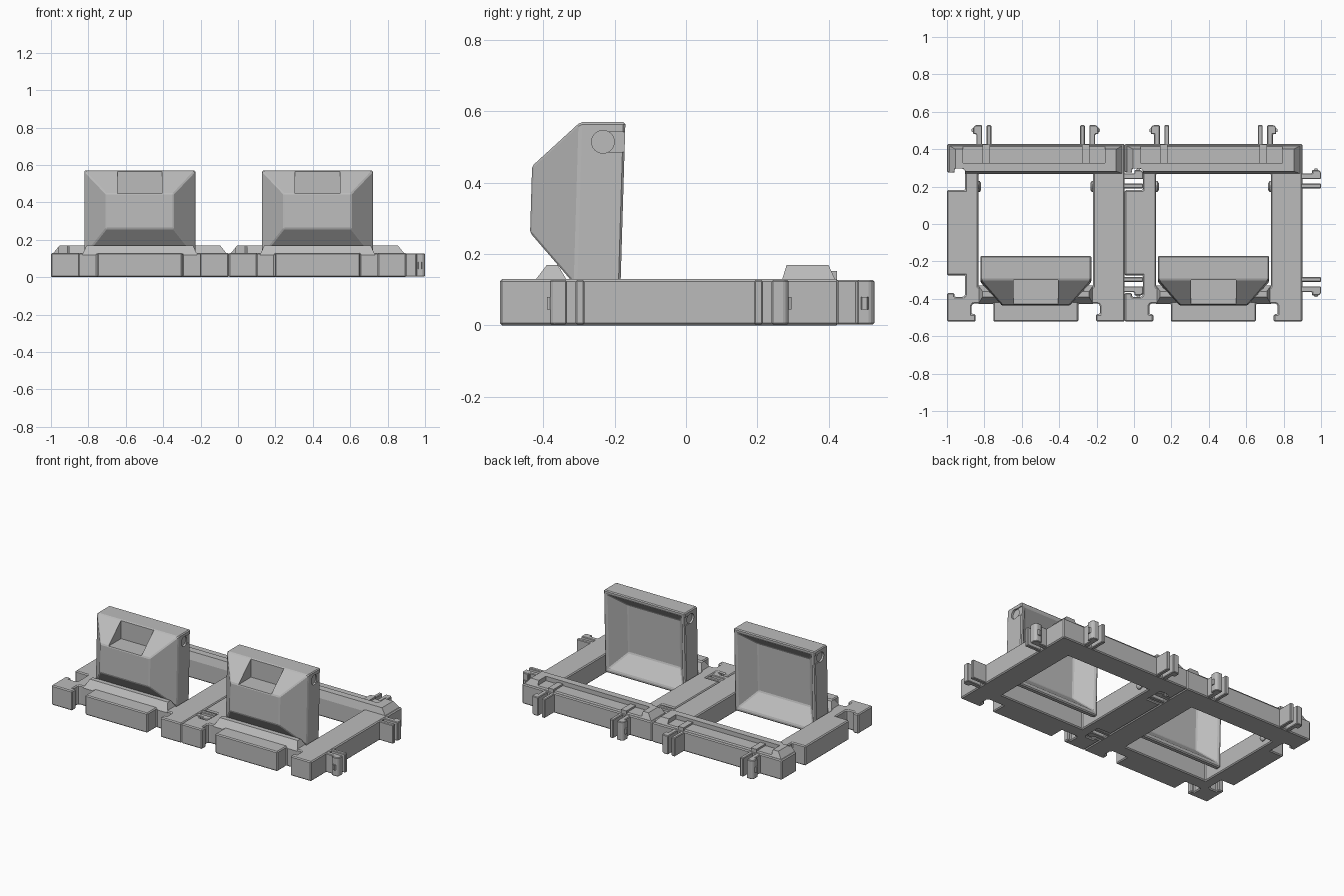
import bpy, bmesh, math

if "Cube" in bpy.data.objects:
    bpy.data.objects.remove(bpy.data.objects["Cube"])

grey = bpy.data.materials.new("light_grey")
grey.diffuse_color = (0.5, 0.5, 0.5, 1)
grey.use_nodes = True
grey.node_tree.nodes["Principled BSDF"].inputs["Base Color"].default_value = grey.diffuse_color

CY, HALF, H = -0.047, 0.475, 0.13   # frame centre y, half width, height


def finish(bm, name):
    bmesh.ops.recalc_face_normals(bm, faces=bm.faces)
    me = bpy.data.meshes.new(name)
    bm.to_mesh(me)
    bm.free()
    ob = bpy.data.objects.new(name, me)
    bpy.context.collection.objects.link(ob)
    me.materials.append(grey)
    return ob


def loft(name, rings):
    """Skin a list of equal-length point rings and cap both ends."""
    bm = bmesh.new()
    vs = [[bm.verts.new(p) for p in r] for r in rings]
    n = len(vs[0])
    for a, b in zip(vs, vs[1:]):
        for i in range(n):
            j = (i + 1) % n
            bm.faces.new((a[i], a[j], b[j], b[i]))
    bm.faces.new(vs[0])
    bm.faces.new(vs[-1])
    return finish(bm, name)


def prism(name, pts, z0, z1):
    return loft(name, [[(x, y, z) for x, y in pts] for z in (z0, z1)])


def box(name, x0, x1, y0, y1, z0, z1):
    return prism(name, [(x0, y0), (x1, y0), (x1, y1), (x0, y1)], z0, z1)


def ridge(name, cx, bottom, top, z0, z1):
    """Hipped ridge: (half x, y0, y1) for its bottom and top."""
    return loft(name, [[(cx - h, a, z), (cx + h, a, z), (cx + h, b, z), (cx - h, b, z)]
                       for (h, a, b), z in ((bottom, z0), (top, z1))])


def apply_mods(ob):
    dg = bpy.context.evaluated_depsgraph_get()
    me = bpy.data.meshes.new_from_object(ob.evaluated_get(dg))
    ob.modifiers.clear()
    ob.data = me


def cut(ob, cutters):
    for c in cutters:
        m = ob.modifiers.new("cut", 'BOOLEAN')
        m.operation, m.solver, m.object = 'DIFFERENCE', 'EXACT', c
    apply_mods(ob)
    for c in cutters:
        bpy.data.objects.remove(c)


def bevel(ob, width):
    m = ob.modifiers.new("bevel", 'BEVEL')
    m.width, m.segments, m.limit_method = width, 1, 'ANGLE'
    m.angle_limit = math.radians(25)
    apply_mods(ob)


# Connector outlines: u runs along the frame side, v runs outward or inward
SOCKET = [(.2275, -.02), (.322, -.02), (.322, .04), (.343, .04), (.343, .088),
          (.334, .097), (.2275, .097)]
HOOK = [(.287, -.02), (.3175, -.02), (.3175, .052), (.335, .052), (.335, .088),
        (.323, .1), (.287, .1)]
PRONG = [(.2375, -.02), (.2625, -.02), (.2625, .1), (.2375, .1)]
BUMP = [(.33, .06), (.343, .066), (.343, .08), (.33, .086)]


def sockets(cx):
    out = []
    for s in (-1, 1):
        out.append(prism("socket", [(cx + s * u, CY - HALF + v) for u, v in SOCKET], -.05, .3))
        out.append(prism("socket", [(cx - HALF + v, CY + s * u) for u, v in SOCKET], -.05, .3))
    return out


def hooks(cx):
    for s in (-1, 1):
        for name, pts, z0, z1 in (("hook", HOOK, .003, .127), ("prong", PRONG, .003, .127),
                                  ("hook_bump", BUMP, .045, .08)):
            a = prism("back_" + name, [(cx + s * u, CY + HALF + v) for u, v in pts], z0, z1)
            b = prism("side_" + name, [(cx + HALF + v, CY + s * u) for u, v in pts], z0, z1)
            if name != "hook_bump":
                bevel(a, .004)
                bevel(b, .004)


def frame(cx):
    # square frame with a window opening and connector sockets
    f = box("frame", cx - HALF, cx + HALF, CY - HALF, CY + HALF, 0, H)
    cut(f, [box("opening", cx - .307, cx + .307, -.335, .27, -.1, .3)] + sockets(cx))
    bevel(f, .007)
    # raised back ridge, stepped down behind, with full-depth corners
    r = ridge("back_ridge", cx, (.47, .267, .422), (.43, .282, .4), H - .01, .169)
    cut(r, sockets(cx) + [box("step", cx - .39, cx + .37, .327, .5, .14, .2)])
    # low ridge at the front edge of the opening
    ridge("front_ridge", cx, (.307, -.428, -.33), (.285, -.39, -.36), H - .01, .17)
    for s in (-1, 1):
        # small rib above each back hook
        box("hook_rib", cx + s * .266 - .02, cx + s * .266 + .02, .31, .424, .12, .152)
        # pivot nub on the inner wall
        rings = []
        for x, rad in ((.312, .03), (.3, .03), (.292, .018)):
            rings.append([(cx + s * x, .2 + rad * math.cos(t * math.pi / 8),
                           .065 + rad * math.sin(t * math.pi / 8)) for t in range(16)])
        loft("pivot_nub", rings)
    hooks(cx)


def lid(cx):
    # hollow tapered lid, open at the back: (y, half x, z low, z high)
    prof = [(-.275, .19, .14, .46), (-.175, .275, .045, .547),
            (-.175, .297, .02, .57), (-.205, .297, .02, .57),
            (-.302, .297, .113, .57), (-.433, .18, .26, .447)]
    rings = []
    for y, h, a, b in prof:
        rings.append([(cx + x, y + .03 * (z - .4), z)
                      for x, z in ((-h, a), (h, a), (h, b), (-h, b))])
    ob = loft("lid", rings)
    bevel(ob, .006)
    # finger notch with a level floor and an upright back wall
    side = [(-.3, .6), (-.3, .447), (-.5, .447), (-.5, .6)]
    cutters = [loft("notch", [[(cx + x, y, z) for y, z in side] for x in (-.12, .12)])]
    # pivot holes and their lead-in channels
    for s in (-1, 1):
        cutters.append(loft("pivot_hole", [
            [(cx + s * x, -.233 + .032 * math.cos(t * math.pi / 12),
              .515 + .032 * math.sin(t * math.pi / 12)) for t in range(24)]
            for x in (.284, .32)]))
        x0, x1 = sorted((cx + s * .291, cx + s * .33))
        cutters.append(box("channel", x0, x1, -.233, -.1, .487, .543))
    cut(ob, cutters)


for centre in (-.525, .425):
    frame(centre)
    lid(centre)
